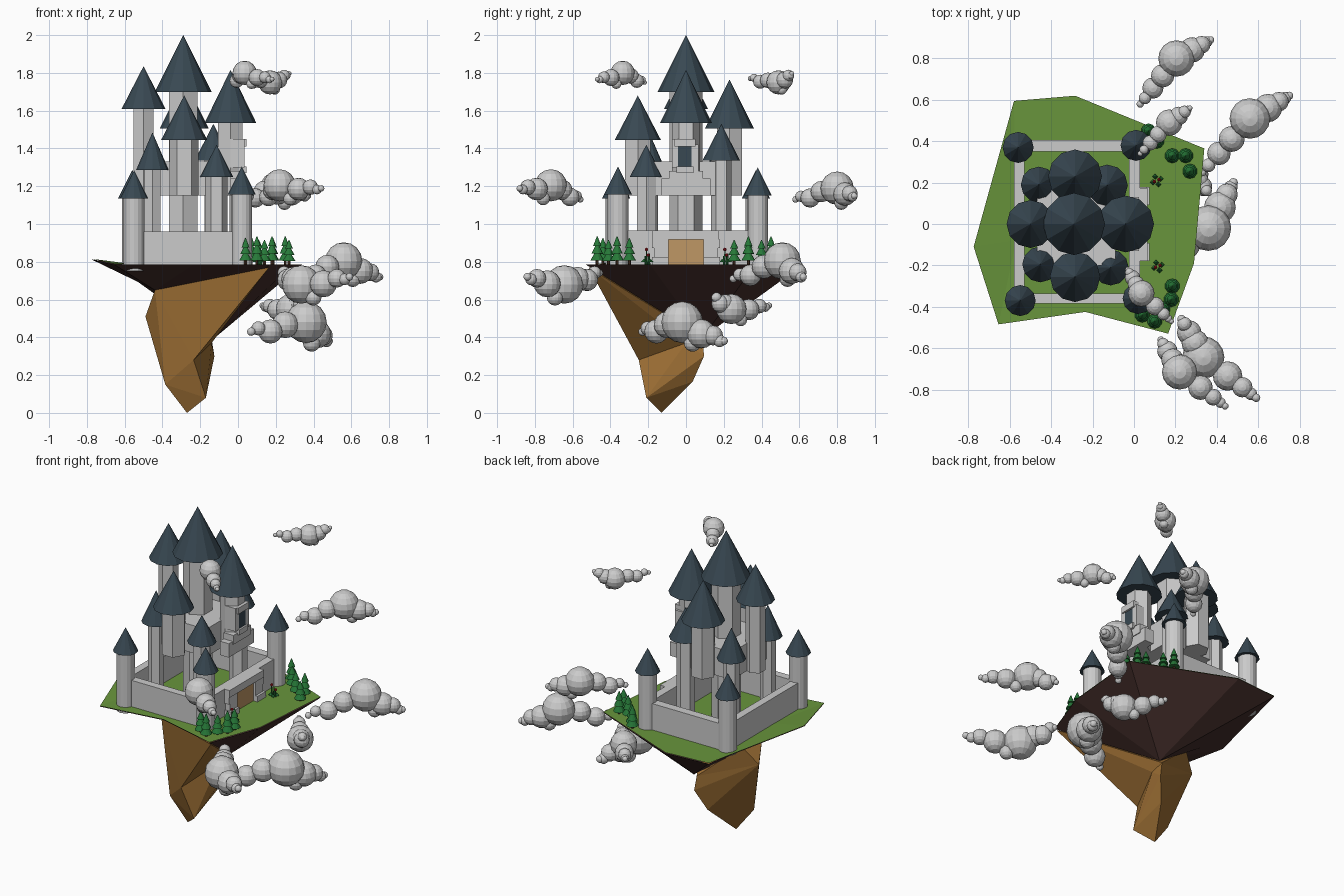
import bpy, bmesh, math
from mathutils import Vector, Matrix

if "Cube" in bpy.data.objects:
    bpy.data.objects.remove(bpy.data.objects["Cube"])


def mat(name, r, g, b):
    m = bpy.data.materials.new(name)
    m.diffuse_color = (r, g, b, 1)
    m.use_nodes = True
    m.node_tree.nodes["Principled BSDF"].inputs["Base Color"].default_value = m.diffuse_color
    return m


ROOF = mat("slate", .04, .065, .085)
GRASS = mat("grass", .14, .30, .045)
SOIL = mat("soil", .06, .028, .024)
ROCK = mat("rock", .34, .16, .035)
WOOD = mat("wood", .52, .31, .13)
LEAF = mat("leaf", .02, .19, .04)
BARK = mat("bark", .07, .03, .015)
RED = mat("petal", .45, .01, .015)


def finish(name, bm, m=None):
    bmesh.ops.recalc_face_normals(bm, faces=bm.faces)
    me = bpy.data.meshes.new(name)
    bm.to_mesh(me)
    bm.free()
    if m:
        me.materials.append(m)
    ob = bpy.data.objects.new(name, me)
    bpy.context.collection.objects.link(ob)
    return ob


def add_cone(bm, x, y, z0, z1, r1, r2, n, turn=0.0):
    M = Matrix.Translation((x, y, (z0 + z1) / 2)) @ Matrix.Rotation(turn, 4, 'Z')
    bmesh.ops.create_cone(bm, cap_ends=True, segments=n, radius1=r1, radius2=r2,
                          depth=z1 - z0, matrix=M)


def add_box(bm, x0, x1, y0, y1, z0, z1):
    M = Matrix.Translation(((x0 + x1) / 2, (y0 + y1) / 2, (z0 + z1) / 2))
    M = M @ Matrix.Diagonal((x1 - x0, y1 - y0, z1 - z0, 1))
    bmesh.ops.create_cube(bm, size=1, matrix=M)


def boxes(name, rows, m=None):
    bm = bmesh.new()
    for r in rows:
        add_box(bm, *r)
    return finish(name, bm, m)


def tower(name, x, y, bottom, eave, apex, r_shaft, r_roof, n=6, turn=0.0):
    bm = bmesh.new()
    add_cone(bm, x, y, bottom, eave + .01, r_shaft, r_shaft, n, turn)
    finish(name + "_shaft", bm)
    bm = bmesh.new()
    add_cone(bm, x, y, eave, apex, r_roof, 0, 12)
    finish(name + "_roof", bm, ROOF)


# keep towers: the four big outer ones overhang, starting at z 1.15
Q = math.pi / 2
tower("centre_tower", -.29, 0, .78, 1.70, 2.0, .087, .15)
tower("left_tower", -.50, 0, 1.15, 1.61, 1.835, .06, .116)
tower("gate_tower", -.04, 0, 1.15, 1.535, 1.815, .075, .137)
tower("front_tower", -.285, -.255, 1.15, 1.445, 1.68, .077, .122, 6, Q)
tower("back_tower", -.285, .23, 1.15, 1.505, 1.765, .077, .13, 6, Q)
tower("small_tower_fl", -.453, -.195, .78, 1.285, 1.485, .048, .087)
tower("small_tower_fr", -.113, -.21, .78, 1.25, 1.42, .058, .087, 6, Q)
tower("small_tower_bl", -.46, .19, .78, 1.285, 1.485, .048, .087)
tower("small_tower_br", -.13, .187, .78, 1.335, 1.53, .055, .10)

# raised keep body resting on the small towers
boxes("keep_body", [(-.47, -.09, -.2, .2, 1.15, 1.33)])

# gate tower window with its frame and balcony panels
boxes("window_frame", [
    (-.04, .035, -.075, -.042, 1.30, 1.45), (-.04, .035, .028, .065, 1.28, 1.42),
    (-.04, .045, -.06, .05, 1.41, 1.45), (-.04, .045, -.05, .04, 1.27, 1.305),
    (-.04, .025, -.13, .13, 1.15, 1.24), (-.04, .03, -.09, .09, 1.22, 1.28)])
boxes("window_pane", [(.0, .033, -.045, .03, 1.30, 1.415)], ROOF)

# corner towers
tower("corner_tower_fl", -.55, -.37, .75, 1.135, 1.285, .055, .075, 16)
tower("corner_tower_fr", .02, -.36, .78, 1.155, 1.305, .055, .075, 16)
tower("corner_tower_bl", -.56, .37, .77, 1.135, 1.285, .055, .075, 16)
tower("corner_tower_br", .01, .38, .78, 1.15, 1.30, .055, .075, 16)

# curtain walls
boxes("curtain_walls", [
    (-.58, -.53, -.37, .38, .78, .96), (-.025, .028, -.37, .38, .78, .965),
    (-.56, .01, -.385, -.335, .78, .96), (-.56, .01, .35, .405, .78, .96)])

# gatehouse in stone courses, stepped on alternate rows
rows = [(.02, .065, -.18, .175, .918, .965)]
for i in range(3):
    z = .78 + i * .046
    for s in (-1, 1):
        a, b = sorted((s * .093, s * (.17 if i == 1 else .18)))
        rows.append((.02, .06 if i else .075, a, b, z, z + .046))
boxes("gatehouse", rows)
boxes("gate_door", [(.02, .045, -.094, .094, .78, .92)], WOOD)

# island: grass top and soil underside
RIM = [(-.58, .595, .785), (-.285, .62, .785), (.34, .365, .785), (.29, -.19, .785),
       (.165, -.53, .785), (-.235, -.425, .785), (-.655, -.485, .785), (-.775, -.11, .812)]
bm = bmesh.new()
top = [bm.verts.new((x, y, z + .004)) for x, y, z in RIM]
hub = bm.verts.new((-.57, -.08, .789))
for i in range(8):
    bm.faces.new((top[i], top[(i + 1) % 8], hub))
finish("grass_top", bm, GRASS)

bm = bmesh.new()
rim = [bm.verts.new(p) for p in RIM]
low = [bm.verts.new(p) for p in ((-.44, -.16, .65), (-.12, .09, .40), (-.56, -.05, .715))]
target = [1, 1, 1, 1, 0, 0, 0, 2]
for i in range(8):
    j = (i + 1) % 8
    a, b = low[target[i]], low[target[j]]
    bm.faces.new((rim[i], rim[j], a))
    if a is not b:
        bm.faces.new((rim[j], b, a))
bm.faces.new(low)
finish("soil_underside", bm, SOIL)


# hanging rock: a wide upper wedge and a narrow lower tip
def rock(name, points):
    bm = bmesh.new()
    for p in points:
        bm.verts.new(p)
    bmesh.ops.convex_hull(bm, input=bm.verts)
    finish(name, bm, ROCK)


C, D = (-.49, -.05, .51), (-.385, -.15, .15)
K, G = (-.235, -.25, .28), (-.14, .0, .37)
rock("hanging_rock_upper", [(.165, -.515, .77), (-.44, -.16, .65), C, D, K, G,
                            (-.14, .09, .395), (-.40, 0, .62)])
rock("hanging_rock_tip", [C, D, K, G, (-.27, -.13, 0), (-.17, -.21, .08),
                          (-.18, .035, .165), (-.125, .095, .30), (-.14, .09, .395)])

# conifers
TREES = [(.07, .45), (.11, .40), (.185, .33), (.25, .33), (.27, .255),
         (.185, -.30), (.18, -.365), (.14, -.41), (.04, -.44), (.10, -.47)]
trunks, crowns = bmesh.new(), bmesh.new()
for i, (x, y) in enumerate(TREES):
    h = (.15, .13, .14)[i % 3]
    add_cone(trunks, x, y, .78, .82, .008, .008, 6)
    for a, b, r in ((.15, .55, .036), (.4, .78, .03), (.65, 1, .022)):
        add_cone(crowns, x, y, .785 + a * h, .785 + b * h, r, .002, 10)
finish("tree_trunks", trunks, BARK)
finish("tree_crowns", crowns, LEAF)

# two flowering plants beside the gate
stems, blooms = bmesh.new(), bmesh.new()
for x, y in ((.11, .21), (.115, -.205)):
    for k in range(4):
        a = k * Q + .4
        dx, dy, h = .02 * math.cos(a), .02 * math.sin(a), .045 + .015 * (k % 3)
        add_cone(stems, x + dx * .6, y + dy * .6, .785, .785 + h, .005, .003, 5)
        add_cone(stems, x + dx, y + dy, .80, .815, .014, .001, 4)
        if k % 2 == 0:
            M = Matrix.Translation((x + dx * .6, y + dy * .6, .79 + h))
            bmesh.ops.create_icosphere(blooms, subdivisions=1, radius=.01, matrix=M)
finish("plant_stems", stems, LEAF)
finish("plant_blooms", blooms, RED)

# clouds: puffs tapering from a big middle sphere to both ends
PUFFS = [(-1, .2, 0), (-.87, .34, .1), (-.65, .58, -.15), (-.38, .64, .05), (0, 1, 0),
         (.25, .42, -.75), (.46, .7, -.1), (.74, .48, .1), (.9, .3, .0), (1, .2, .1)]


def cloud(name, start, mid, end, r):
    bm = bmesh.new()
    s, m, e = Vector(start), Vector(mid), Vector(end)
    for t, f, dz in PUFFS:
        p = m.lerp(s if t < 0 else e, abs(t)) + Vector((0, 0, dz * r))
        bmesh.ops.create_uvsphere(bm, u_segments=16, v_segments=8, radius=r * f,
                                  matrix=Matrix.Translation(p))
    finish(name, bm)


cloud("cloud_high_front", (-.03, -.22, 1.75), (.035, -.335, 1.80), (.18, -.47, 1.76), .064)
cloud("cloud_high_back", (.03, .34, 1.77), (.17, .49, 1.75), (.27, .56, 1.79), .064)
cloud("cloud_mid_front", (.13, -.56, 1.13), (.22, -.715, 1.205), (.44, -.88, 1.18), .085)
cloud("cloud_mid_back", (.03, .58, 1.13), (.205, .80, 1.19), (.37, .89, 1.14), .088)
cloud("cloud_low_front", (.23, -.46, .74), (.335, -.645, .68), (.59, -.84, .71), .102)
cloud("cloud_low_back", (.33, .25, .71), (.56, .51, .805), (.75, .62, .71), .098)
cloud("cloud_deep", (.07, -.23, .43), (.36, -.02, .48), (.48, .20, .37), .11)
cloud("cloud_under", (.36, .15, .61), (.28, .24, .55), (.13, .44, .56), .08)
